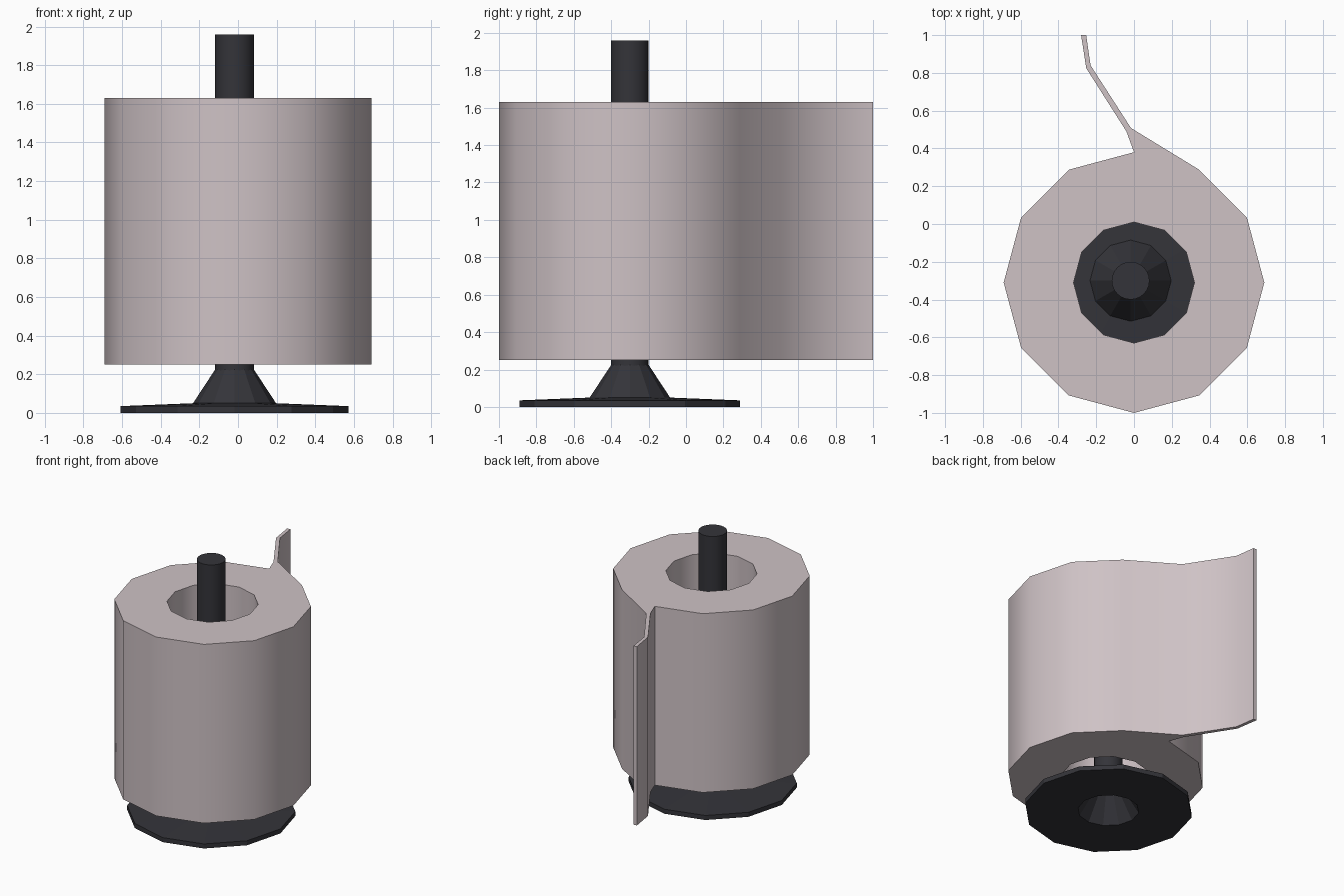
import bpy, bmesh, math

if "Cube" in bpy.data.objects:
    bpy.data.objects.remove(bpy.data.objects["Cube"])


def material(name, rgb):
    m = bpy.data.materials.new(name)
    m.diffuse_color = (*rgb, 1)
    m.use_nodes = True
    m.node_tree.nodes["Principled BSDF"].inputs["Base Color"].default_value = m.diffuse_color
    return m


PAPER = material("pale pinkish paper", (0.62, 0.54, 0.56))
DARK = material("dark charcoal", (0.034, 0.034, 0.041))


def finish(bm, name, mat, smooth_angle=None):
    bmesh.ops.recalc_face_normals(bm, faces=bm.faces[:])
    me = bpy.data.meshes.new(name)
    bm.to_mesh(me)
    bm.free()
    me.materials.append(mat)
    ob = bpy.data.objects.new(name, me)
    bpy.context.collection.objects.link(ob)
    if smooth_angle:
        bpy.ops.object.select_all(action='DESELECT')
        ob.select_set(True)
        bpy.context.view_layer.objects.active = ob
        bpy.ops.object.shade_smooth_by_angle(angle=math.radians(smooth_angle))
    return ob


def lathe(name, profile, center, sides, mat, smooth_angle=None):
    """Revolve (radius, z) points and cap both ends."""
    bm = bmesh.new()
    rings = []
    for r, z in profile:
        rings.append([bm.verts.new((center[0] + r * math.cos(math.tau * k / sides),
                                    center[1] + r * math.sin(math.tau * k / sides), z))
                      for k in range(sides)])
    for a, b in zip(rings, rings[1:]):
        for k in range(sides):
            n = (k + 1) % sides
            bm.faces.new((a[k], a[n], b[n], b[k]))
    bm.faces.new(rings[0][::-1])
    bm.faces.new(rings[-1])
    return finish(bm, name, mat, smooth_angle)


# paper roll: twelve-sided ring with a loose sheet, extruded upward
bm = bmesh.new()
Z0, Z1, CY, N = 0.25, 1.63, -0.31, 12


def ring(r):
    return [bm.verts.new((r * math.cos(math.tau * k / N),
                          CY + r * math.sin(math.tau * k / N), Z0)) for k in range(N)]


outer, inner = ring(0.69), ring(0.32)
for k in range(N):
    n = (k + 1) % N
    bm.faces.new((outer[k], outer[n], inner[n], inner[k]))
# loose sheet: right and left side of each section
sections = [(outer[2], outer[3])]
for right, left in [((-0.016, 0.508), (-0.04, 0.49)),
                    ((-0.23, 0.84), (-0.253, 0.825)),
                    ((-0.253, 1.0), (-0.28, 1.0))]:
    sections.append((bm.verts.new((*right, Z0)), bm.verts.new((*left, Z0))))
for (a, b), (c, d) in zip(sections, sections[1:]):
    bm.faces.new((a, c, d, b))
bmesh.ops.recalc_face_normals(bm, faces=bm.faces[:])
bottom = bm.faces[:]
ext = bmesh.ops.extrude_face_region(bm, geom=bottom, use_keep_orig=True)
for v in ext["geom"]:
    if isinstance(v, bmesh.types.BMVert):
        v.co.z = Z1
finish(bm, "paper_roll", PAPER, 32)

# stand: flat foot with a hollow cone, and the pole
C = (-0.018, -0.30)
lathe("stand_foot", [(0.09, 0.20), (0.215, 0.0), (0.59, 0.0), (0.59, 0.035),
                     (0.215, 0.05), (0.10, 0.225)], C, 12, DARK)
lathe("stand_pole", [(0.10, 0.22), (0.10, 1.96)], C, 24, DARK, 35)
